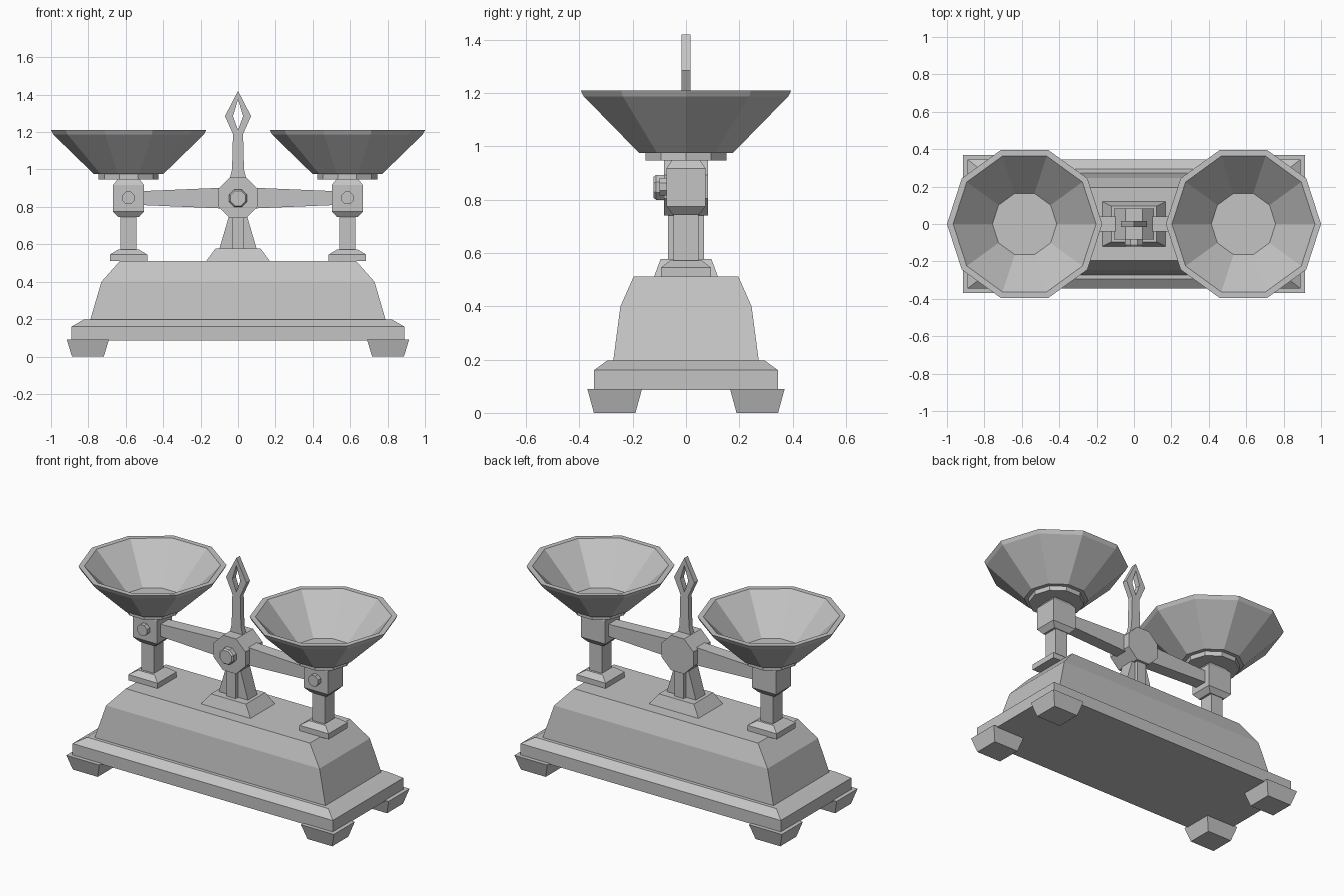
import bpy, bmesh, math

if "Cube" in bpy.data.objects:
    bpy.data.objects.remove(bpy.data.objects["Cube"])

metal = bpy.data.materials.new("grey metal")
metal.diffuse_color = (0.55, 0.55, 0.55, 1)
metal.use_nodes = True
metal.node_tree.nodes["Principled BSDF"].inputs["Base Color"].default_value = metal.diffuse_color


def finish(name, bm):
    bmesh.ops.recalc_face_normals(bm, faces=bm.faces)
    mesh = bpy.data.meshes.new(name)
    bm.to_mesh(mesh)
    bm.free()
    mesh.materials.append(metal)
    obj = bpy.data.objects.new(name, mesh)
    bpy.context.collection.objects.link(obj)
    return obj


def loft(name, rings):
    """Join rings of points with quads and cap both ends."""
    bm = bmesh.new()
    loops = [[bm.verts.new(p) for p in ring] for ring in rings]
    n = len(loops[0])
    for a, b in zip(loops, loops[1:]):
        for i in range(n):
            j = (i + 1) % n
            bm.faces.new((a[i], a[j], b[j], b[i]))
    bm.faces.new(loops[0])
    bm.faces.new(loops[-1])
    return finish(name, bm)


def stack(name, sections, cx=0, cy=0):
    """Rectangular sections (half x, half y, z), bottom to top."""
    return loft(name, [[(cx + sx * hx, cy + sy * hy, z)
                        for sx, sy in ((-1, -1), (1, -1), (1, 1), (-1, 1))]
                       for hx, hy, z in sections])


def lathe(name, profile, cx, sides=10):
    """Faceted turning about a vertical axis, profile of (radius, z)."""
    return loft(name, [[(cx + r * math.cos(math.tau * i / sides),
                         r * math.sin(math.tau * i / sides), z)
                        for i in range(sides)] for r, z in profile])


def octagon_y(name, cx, cz, profile):
    """Octagonal turning along y, profile of (half width, y)."""
    k = 1 / math.cos(math.pi / 8)
    return loft(name, [[(cx + r * k * math.cos(math.pi * (i + 0.5) / 4), y,
                         cz + r * k * math.sin(math.pi * (i + 0.5) / 4))
                        for i in range(8)] for r, y in profile])


# Base: stepped plinth, tapered body and four feet
stack("plinth", [(0.89, 0.345, 0.085), (0.89, 0.345, 0.16), (0.825, 0.295, 0.197)])
stack("body", [(0.79, 0.273, 0.195), (0.73, 0.246, 0.40), (0.63, 0.196, 0.512)])
for sx in (-1, 1):
    for sy in (-1, 1):
        stack("foot", [(0.085, 0.078, 0), (0.1125, 0.1025, 0.09)],
              sx * 0.8025, sy * 0.2675)

# Central pedestal: sloped pad, flared fins and a straight rib
stack("pedestal_pad", [(0.17, 0.12, 0.51), (0.12, 0.095, 0.578)])
stack("pedestal_fins", [(0.10, 0.045, 0.575), (0.05, 0.045, 0.745)])
stack("pedestal_rib", [(0.032, 0.068, 0.575), (0.032, 0.068, 0.745)])

# Pivot hub with its front nut
octagon_y("hub", 0, 0.848, [(0.108, -0.083), (0.108, 0.083)])
octagon_y("hub_nut", 0, 0.846, [(0.047, -0.08), (0.047, -0.112), (0.04, -0.121)])

for s in (-1, 1):
    cx = s * 0.585
    # Tapered beam arm
    loft("beam_arm", [[(s * x, y, z) for y, z in
                       ((-0.04, lo), (0.04, lo), (0.04, hi), (-0.04, hi))]
                      for x, lo, hi in ((0.09, 0.792, 0.902), (0.52, 0.81, 0.884))])
    # Support post and its base
    stack("post_base", [(0.10, 0.093, 0.51), (0.10, 0.093, 0.545), (0.056, 0.06, 0.572)], cx)
    stack("post", [(0.042, 0.046, 0.565), (0.042, 0.046, 0.75)], cx)
    # Chamfered head block with bolt
    stack("head_block", [(0.055, 0.05, 0.745), (0.083, 0.073, 0.775),
                         (0.083, 0.073, 0.917), (0.055, 0.05, 0.952)], cx)
    octagon_y("head_bolt", cx, 0.848, [(0.033, -0.07), (0.033, -0.1)])
    # Pan seat and hollow ten-sided pan
    lathe("pan_seat", [(0.16, 0.946), (0.16, 0.98)], cx)
    lathe("pan", [(0.185, 0.975), (0.403, 1.187), (0.415, 1.21),
                  (0.382, 1.21), (0.172, 0.995)], cx)

# Pointer stem with an open diamond at the top
loft("pointer_stem", [[(sx * h, sy * 0.017, z) for sx, sy in
                       ((-1, -1), (1, -1), (1, 1), (-1, 1))]
                      for h, z in ((0.045, 0.95), (0.032, 1.0), (0.027, 1.19))])
outer = [(-0.027, 1.19), (0.027, 1.19), (0.07, 1.285), (0, 1.42), (-0.07, 1.285)]
inner = [(0, 1.21), (0, 1.21), (0.027, 1.285), (0, 1.375), (-0.027, 1.285)]
bm = bmesh.new()
grid = [[bm.verts.new((x, y, z)) for x, z in pts]
        for pts, y in ((outer, -0.017), (outer, 0.017), (inner, 0.017), (inner, -0.017))]
for a, b in zip(grid, grid[1:] + grid[:1]):
    for i in range(5):
        j = (i + 1) % 5
        bm.faces.new((a[i], a[j], b[j], b[i]))
bmesh.ops.remove_doubles(bm, verts=bm.verts, dist=1e-5)
finish("pointer_diamond", bm)
